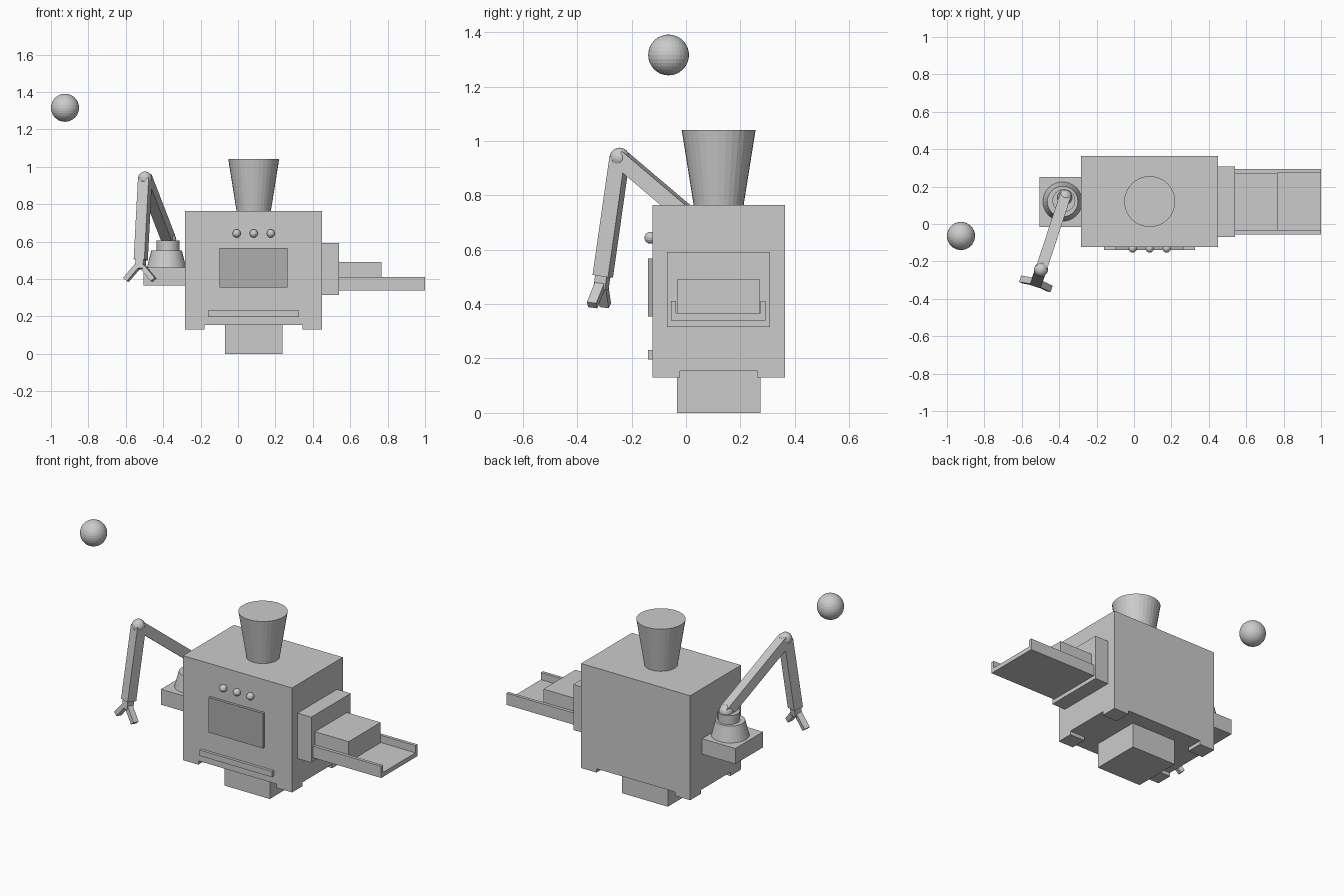
import bpy, bmesh
from mathutils import Vector, Matrix

if "Cube" in bpy.data.objects:
    bpy.data.objects.remove(bpy.data.objects["Cube"])


def finish(name, bm):
    bmesh.ops.recalc_face_normals(bm, faces=bm.faces)
    me = bpy.data.meshes.new(name)
    bm.to_mesh(me)
    bm.free()
    ob = bpy.data.objects.new(name, me)
    bpy.context.collection.objects.link(ob)
    return ob


def box(name, x, y, z):
    """Axis-aligned box from (min, max) pairs."""
    bm = bmesh.new()
    mid = Vector([(a + b) / 2 for a, b in (x, y, z)])
    size = [b - a for a, b in (x, y, z)]
    bmesh.ops.create_cube(bm, size=1, matrix=Matrix.Translation(mid) @ Matrix.Diagonal((*size, 1)))
    return finish(name, bm)


def beam(name, p, q, side, w, d):
    """Box from p to q; w is measured along side, d across it."""
    p, q = Vector(p), Vector(q)
    axis = q - p
    n = axis.normalized()
    u = (side - n * side.dot(n)).normalized()
    v = n.cross(u)
    m = Matrix((u * w, v * d, axis)).transposed().to_4x4()
    bm = bmesh.new()
    bmesh.ops.create_cube(bm, size=1, matrix=Matrix.Translation((p + q) / 2) @ m)
    return finish(name, bm)


def cone(name, x, y, z0, z1, r0, r1):
    bm = bmesh.new()
    bmesh.ops.create_cone(bm, cap_ends=True, segments=32, radius1=r0, radius2=r1,
                          depth=z1 - z0, matrix=Matrix.Translation((x, y, (z0 + z1) / 2)))
    return finish(name, bm)


def ball(name, c, r, seg=32):
    bm = bmesh.new()
    bmesh.ops.create_uvsphere(bm, u_segments=seg, v_segments=seg // 2, radius=r,
                              matrix=Matrix.Translation(c))
    return finish(name, bm)


X0, X1, Y0, Y1 = -0.283, 0.449, -0.123, 0.364
CX, CY = 0.084, 0.12

# Cabinet, corner feet, pedestal and hopper
box("cabinet", (X0, X1), (Y0, Y1), (0.154, 0.765))
for i, x in enumerate([(X0, -0.18), (0.346, X1)]):
    for j, y in enumerate([(Y0, -0.022), (0.262, Y1)]):
        box(f"foot_{i}{j}", x, y, (0.131, 0.154))
box("pedestal", (CX - 0.153, CX + 0.153), (CY - 0.153, CY + 0.153), (0, 0.154))
cone("hopper", CX, CY, 0.765, 1.041, 0.092, 0.136)

# Front panel: dark screen, slot bar, three buttons
screen = box("screen", (-0.1, 0.265), (-0.14, Y0), (0.355, 0.567))
mat = bpy.data.materials.new("dark_grey")
mat.diffuse_color = (0.42, 0.42, 0.42, 1)
mat.use_nodes = True
mat.node_tree.nodes["Principled BSDF"].inputs["Base Color"].default_value = mat.diffuse_color
screen.data.materials.append(mat)
box("slot_bar", (-0.16, 0.327), (-0.14, Y0), (0.197, 0.232))
for i in range(3):
    ball(f"button_{i}", (CX + (i - 1) * 0.091, -0.131, 0.644), 0.022, 16)

# Outlet collar, U-shaped tray and the block lying in it
box("outlet_collar", (X1, 0.541), (-0.07, 0.308), (0.316, 0.592))
profile = [(-0.055, 0.34), (0.293, 0.34), (0.293, 0.411), (0.274, 0.411),
           (0.274, 0.367), (-0.036, 0.367), (-0.036, 0.411), (-0.055, 0.411)]
bm = bmesh.new()
face = bm.faces.new([bm.verts.new((0.541, y, z)) for y, z in profile])
new = bmesh.ops.extrude_face_region(bm, geom=[face])["geom"]
bmesh.ops.translate(bm, vec=(0.459, 0, 0), verts=[g for g in new if isinstance(g, bmesh.types.BMVert)])
if face.is_valid and len(face.edges[0].link_faces) < 2:
    bmesh.ops.holes_fill(bm, edges=bm.edges)
finish("tray", bm)
box("product_block", (0.541, 0.767), (-0.034, 0.272), (0.367, 0.49))

# Arm shelf and turntable
box("arm_shelf", (-0.506, X0), (-0.016, 0.25), (0.367, 0.461))
cone("arm_base", -0.382, 0.12, 0.461, 0.552, 0.105, 0.082)
cone("arm_turret", -0.375, 0.125, 0.552, 0.606, 0.061, 0.061)

# Jointed arm
side = Vector((0.95, -0.31, 0)).normalized()
shoulder, elbow = (-0.37, 0.143, 0.61), (-0.497, -0.244, 0.938)
wrist, palm = (-0.520, -0.306, 0.503), (-0.523, -0.313, 0.455)
ball("shoulder_joint", shoulder, 0.04)
beam("upper_arm", shoulder, elbow, side, 0.06, 0.06)
ball("elbow_joint", elbow, 0.037)
beam("forearm", elbow, wrist, side, 0.06, 0.06)
beam("wrist", wrist, palm, side, 0.045, 0.045)

# Two splayed gripper fingers
for name, s in (("left", -1), ("right", 1)):
    root = Vector((-0.524, -0.312, 0.468)) + side * s * 0.014
    tip = Vector((-0.525, -0.321, 0.396)) + side * s * 0.078
    beam(f"finger_{name}", root, tip, side, 0.028, 0.036)

# Free-floating ball
ball("floating_ball", (-0.925, -0.064, 1.316), 0.075)
